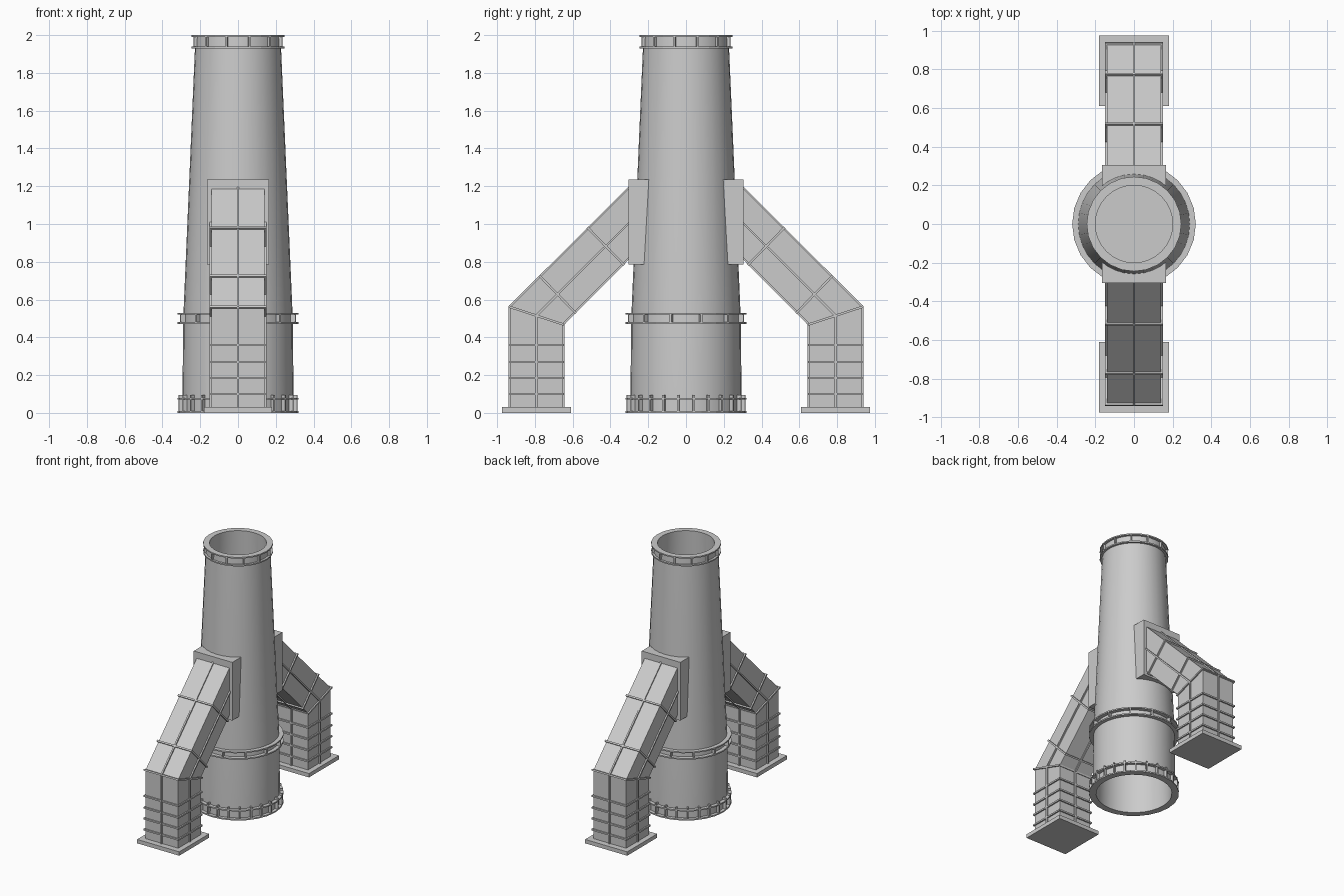
import bpy, bmesh
from math import cos, sin, pi, sqrt, radians
from mathutils import Vector, Matrix

if "Cube" in bpy.data.objects:
    bpy.data.objects.remove(bpy.data.objects["Cube"])

steel = bpy.data.materials.new("grey_steel")
steel.use_nodes = True
GREY = (0.6, 0.6, 0.6, 1)
steel.diffuse_color = GREY
steel.node_tree.nodes["Principled BSDF"].inputs["Base Color"].default_value = GREY


def finish(name, bm, smooth=False):
    bmesh.ops.recalc_face_normals(bm, faces=bm.faces)
    mesh = bpy.data.meshes.new(name)
    bm.to_mesh(mesh)
    bm.free()
    mesh.materials.append(steel)
    ob = bpy.data.objects.new(name, mesh)
    bpy.context.collection.objects.link(ob)
    if smooth:
        bpy.ops.object.select_all(action='DESELECT')
        ob.select_set(True)
        bpy.context.view_layer.objects.active = ob
        bpy.ops.object.shade_smooth_by_angle(angle=radians(35))
    return ob


def skin(bm, rings, closed=False):
    """Join equal rings of points with quads, capping the ends unless closed."""
    loops = [[bm.verts.new(p) for p in ring] for ring in rings]
    n = len(loops[0])
    pairs = list(zip(loops, loops[1:]))
    if closed:
        pairs.append((loops[-1], loops[0]))
    else:
        bm.faces.new(loops[0])
        bm.faces.new(loops[-1])
    for a, b in pairs:
        for i in range(n):
            j = (i + 1) % n
            bm.faces.new((a[i], a[j], b[j], b[i]))


def lathe(name, profile, sides, smooth=False):
    """Closed (radius, z) profile turned round the z axis."""
    bm = bmesh.new()
    skin(bm, [[(r * cos(2 * pi * i / sides), r * sin(2 * pi * i / sides), z)
               for i in range(sides)] for r, z in profile], closed=True)
    return finish(name, bm, smooth)


def add_box(bm, size, centre, turn=0):
    m = Matrix.Rotation(turn, 4, 'Z') @ Matrix.Translation(centre) @ Matrix.Diagonal((*size, 1))
    bmesh.ops.create_cube(bm, size=1, matrix=m)


# Tapered chimney shell, open at both ends, with an inner baffle
lathe("chimney_shell", [(0.295, 0), (0.29, 0.5), (0.225, 2), (0.2, 2),
                        (0.265, 0.5), (0.27, 0)], 32, smooth=True)
bm = bmesh.new()
bmesh.ops.create_circle(bm, cap_ends=True, segments=32, radius=0.235,
                        matrix=Matrix.Translation((0, 0, 1.2)))
finish("inner_baffle", bm)


# Flanged collars with upright stiffeners
def collar(name, low, high, shell, outer, ribs, rib_top):
    t = 0.01
    for part, z in (("lower", low), ("upper", high - t)):
        lathe(f"{name}_{part}_flange", [(shell - 0.015, z), (outer, z),
                                        (outer, z + t), (shell - 0.015, z + t)], 24)
    bm = bmesh.new()
    for i in range(ribs):
        add_box(bm, (outer - shell + 0.006, 0.01, rib_top - low),
                ((outer + shell) / 2 - 0.006, 0, (low + rib_top) / 2),
                2 * pi * (i + 0.5) / ribs)
    finish(f"{name}_ribs", bm)


collar("base_collar", 0, 0.08, 0.295, 0.32, 24, 0.095)
collar("middle_collar", 0.47, 0.53, 0.29, 0.32, 12, 0.53)
collar("top_collar", 1.93, 2, 0.23, 0.245, 12, 2)


# Duct parts are lofted through (outer, inner) point pairs in the y-z plane
def add_loft(bm, sections, half, side):
    skin(bm, [[(half, side * o.x, o.y), (-half, side * o.x, o.y),
               (-half, side * i.x, i.y), (half, side * i.x, i.y)]
              for o, i in sections])


def grow(section, amount):
    o, i = section
    d = (o - i).normalized() * amount
    return o + d, i - d


def add_band(bm, section, side):
    o, i = grow(section, 0.01)
    n = Vector((i.y - o.y, o.x - i.x)).normalized() * 0.006
    add_loft(bm, [(o - n, i - n), (o + n, i + n)], 0.15, side)


def pair(oy, oz, iy, iz):
    return Vector((oy, oz)), Vector((iy, iz))


foot = pair(0.93, 0.02, 0.655, 0.02)
elbow = pair(0.93, 0.56, 0.655, 0.47)
mouth = pair(0.30, 1.19, 0.30, 0.825)
path = [foot, elbow, mouth]
bands = [pair(0.93, z, 0.655, z) for z in (0.1, 0.185, 0.27, 0.36)]
bands += [elbow, pair(0.77, 0.72, 0.59, 0.535), pair(0.515, 0.975, 0.335, 0.79)]

for side, label in ((-1, "front"), (1, "back")):
    # Bent duct body
    bm = bmesh.new()
    add_loft(bm, path, 0.14, side)
    finish(f"{label}_duct", bm)

    # Cross bands and lengthwise ribs
    bm = bmesh.new()
    for section in bands:
        add_band(bm, section, side)
    add_loft(bm, [grow(s, 0.011) for s in path], 0.006, side)
    middle = []
    for o, i in path:
        m, d = (o + i) / 2, (o - i).normalized() * 0.007
        middle.append((m + d, m - d))
    add_loft(bm, middle, 0.15, side)
    finish(f"{label}_duct_ribs", bm)

    # Foot plate
    bm = bmesh.new()
    add_box(bm, (0.36, 0.365, 0.03), (0, side * 0.7925, 0.015))
    finish(f"{label}_foot_plate", bm)

    # Saddle block, hollowed to sit against the chimney
    xs = [0.165 - 0.33 * k / 8 for k in range(9)]
    plan = [(-0.165, 0.305), (0.165, 0.305)] + [(x, sqrt(0.25 ** 2 - x * x)) for x in xs]
    bm = bmesh.new()
    skin(bm, [[(x, side * y, z) for x, y in plan] for z in (0.785, 1.235)])
    finish(f"{label}_saddle", bm)
